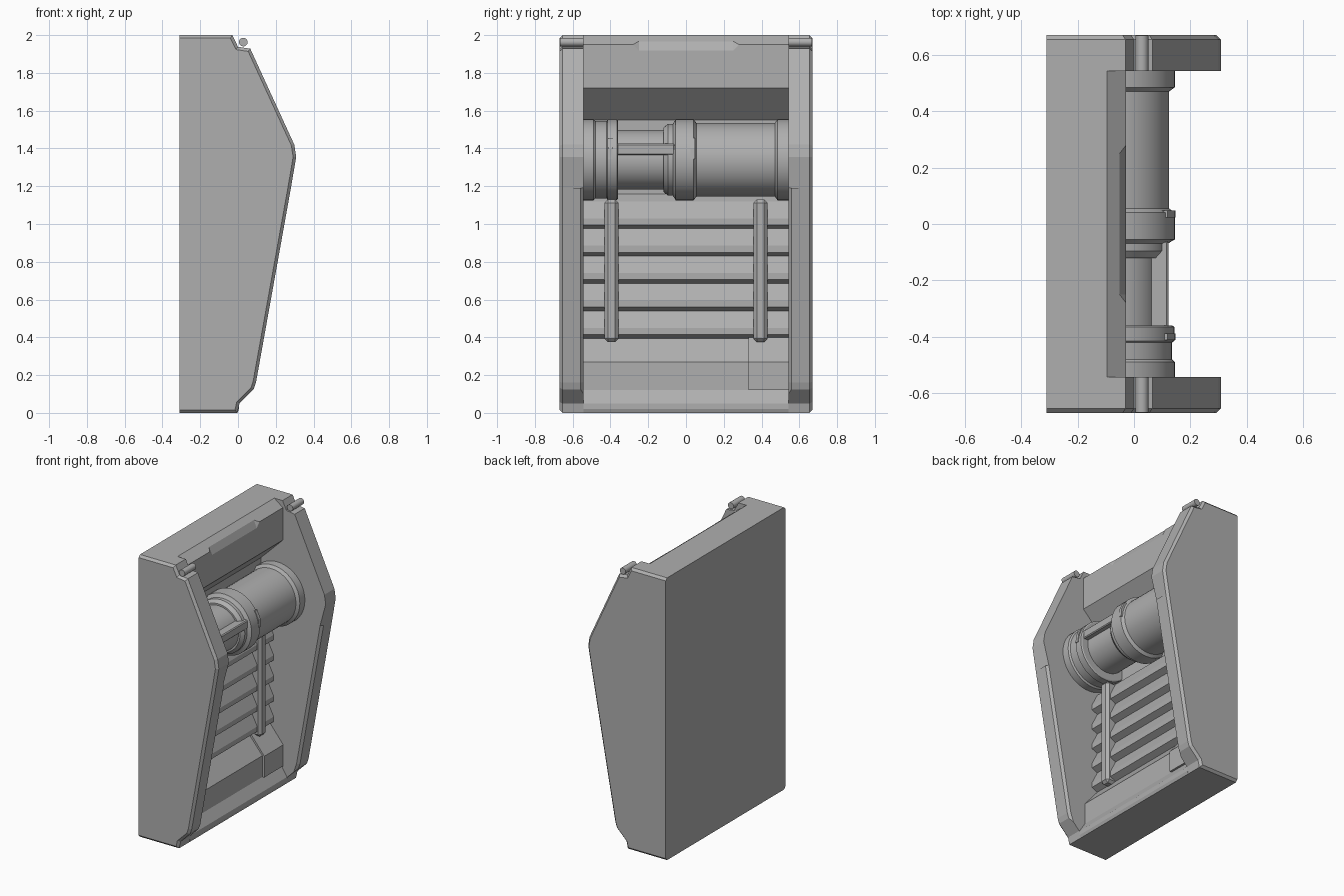
import bpy, bmesh, math
from mathutils import Vector

if "Cube" in bpy.data.objects:
    bpy.data.objects.remove(bpy.data.objects["Cube"])

grey = bpy.data.materials.new("mid_grey")
grey.diffuse_color = (.43, .43, .43, 1)
grey.use_nodes = True
grey.node_tree.nodes["Principled BSDF"].inputs["Base Color"].default_value = grey.diffuse_color


def finish(bm, name, smooth=False):
    bmesh.ops.recalc_face_normals(bm, faces=bm.faces[:])
    me = bpy.data.meshes.new(name)
    bm.to_mesh(me)
    bm.free()
    me.materials.append(grey)
    ob = bpy.data.objects.new(name, me)
    bpy.context.collection.objects.link(ob)
    if smooth:
        bpy.ops.object.select_all(action='DESELECT')
        ob.select_set(True)
        bpy.context.view_layer.objects.active = ob
        bpy.ops.object.shade_smooth_by_angle(angle=math.radians(30))
    return ob


def prism(pts, y0, y1):
    """Extrude an (x, z) profile along y."""
    bm = bmesh.new()
    f = bm.faces.new([bm.verts.new((x, y0, z)) for x, z in pts])
    ret = bmesh.ops.extrude_face_region(bm, geom=[f])
    vs = [g for g in ret['geom'] if isinstance(g, bmesh.types.BMVert)]
    bmesh.ops.translate(bm, verts=vs, vec=(0, y1 - y0, 0))
    return bm


def box(name, lo, hi, bevel=0.0):
    bm = bmesh.new()
    bmesh.ops.create_cube(bm, size=1)
    for v in bm.verts:
        v.co = Vector([(a + b) / 2 + c * (b - a) for a, b, c in zip(lo, hi, v.co)])
    if bevel:
        bmesh.ops.bevel(bm, geom=bm.edges[:], offset=bevel, segments=1, affect='EDGES')
    return finish(bm, name)


def lathe(name, prof, cx, cz, n=48):
    """Revolve (y, radius) pairs around an axis parallel to y."""
    bm = bmesh.new()
    rings = [[bm.verts.new((cx + r * math.cos(2 * math.pi * i / n), y,
                            cz + r * math.sin(2 * math.pi * i / n))) for i in range(n)]
             for y, r in prof]
    for a, b in zip(rings, rings[1:]):
        for i in range(n):
            j = (i + 1) % n
            bm.faces.new((a[i], a[j], b[j], b[i]))
    bm.faces.new(rings[0])
    bm.faces.new(rings[-1])
    return finish(bm, name, True)


W, IN = 0.67, 0.542

# side panels, chamfered on the outer rim and along the lower inner edge
side = [(-.31, 0), (-.003, 0), (.008, .05), (.083, .125), (.095, .16), (.28, 1.19),
        (.308, 1.355), (.298, 1.42), (.065, 1.928), (.0, 1.938), (-.03, 2), (-.31, 2)]
for s, label in ((-1, "left"), (1, "right")):
    bm = prism(side, s * IN, s * W)
    rim = []
    for e in bm.edges:
        a, b = e.verts[0].co, e.verts[1].co
        outer = abs(abs(a.y) - W) < 1e-4 and abs(abs(b.y) - W) < 1e-4
        inner = abs(abs(a.y) - IN) < 1e-4 and abs(abs(b.y) - IN) < 1e-4
        back = max(a.x, b.x) < -.3
        low = min(a.x, b.x) > .07 and max(a.z, b.z) < 1.2
        if (outer and not back) or (inner and low):
            rim.append(e)
    bmesh.ops.bevel(bm, geom=rim, offset=.016, segments=1, affect='EDGES')
    finish(bm, "side_panel_" + label)
    # hinge pin at the top
    lathe("hinge_pin_" + label, [(s * .542, .023), (s * .668, .023)], .028, 1.963, 16)

# centre body with bottom sill, louvres, cylinder bay and top header
body = [(-.31, 0), (-.003, 0), (.005, .02), (.005, .05), (-.04, .12), (-.04, .27), (-.145, .395)]
for i in range(5):
    z = .395 + .145 * i
    body += [(-.1, z + .02), (-.1, z + .055), (-.145, z + .145)]
body += [(-.2, 1.16), (-.2, 1.55), (-.028, 1.72), (-.028, 1.95), (-.095, 2), (-.31, 2)]
core = finish(prism(body, -IN, IN), "centre_body")

# shallow slanted-end finger notch in the header edge
bm = bmesh.new()
p = [(-.054, 1.973), (-.022, 1.905), (.05, 1.95), (.0, 2.05)]
ends = [[bm.verts.new((x, s * (.435 if i in (2, 3) else .25), z)) for i, (x, z) in enumerate(p)]
        for s in (-1, 1)]
bm.faces.new(ends[0])
bm.faces.new(ends[1])
for i in range(4):
    j = (i + 1) % 4
    bm.faces.new((ends[0][i], ends[0][j], ends[1][j], ends[1][i]))
cutter = finish(bm, "notch_cutter")
cutter.hide_render = True
mod = core.modifiers.new("notch", 'BOOLEAN')
mod.operation = 'DIFFERENCE'
mod.solver = 'EXACT'
mod.object = cutter
bpy.context.view_layer.objects.active = core
core.select_set(True)
bpy.ops.object.modifier_apply(modifier="notch")
bpy.data.objects.remove(cutter)

# raised block at the lower corner
block = [(-.25, .12), (-.025, .12), (-.025, .27), (-.13, .4), (-.25, .4)]
finish(prism(block, .33, IN), "corner_block")

# vertical straps over the louvres
for s, label in ((-1, "left"), (1, "right")):
    y = s * .395
    box("louvre_strap_" + label, (-.16, y - .037, .375), (-.075, y + .037, 1.13), .018)

# horizontal roller with collars
roller = [(-.545, .215), (-.49, .215), (-.48, .205), (-.42, .205), (-.415, .213), (-.365, .213),
          (-.36, .205), (-.36, .158), (-.12, .158), (-.12, .17), (-.095, .19), (-.07, .19),
          (-.06, .205), (-.055, .215), (.04, .215), (.055, .195), (.47, .195), (.485, .215),
          (.545, .215)]
lathe("roller", roller, -.07, 1.34)

# bar bridging the narrow neck, plus clips lying on the collars
box("neck_bar", (.02, -.37, 1.365), (.122, -.06, 1.425), .006)
clip = [(.08, 1.345), (.148, 1.345), (.143, 1.40), (.118, 1.455), (.08, 1.455)]
for y, label in ((-.4, "left"), (.035, "right")):
    finish(prism(clip, y - .012, y + .012), "collar_clip_" + label)
